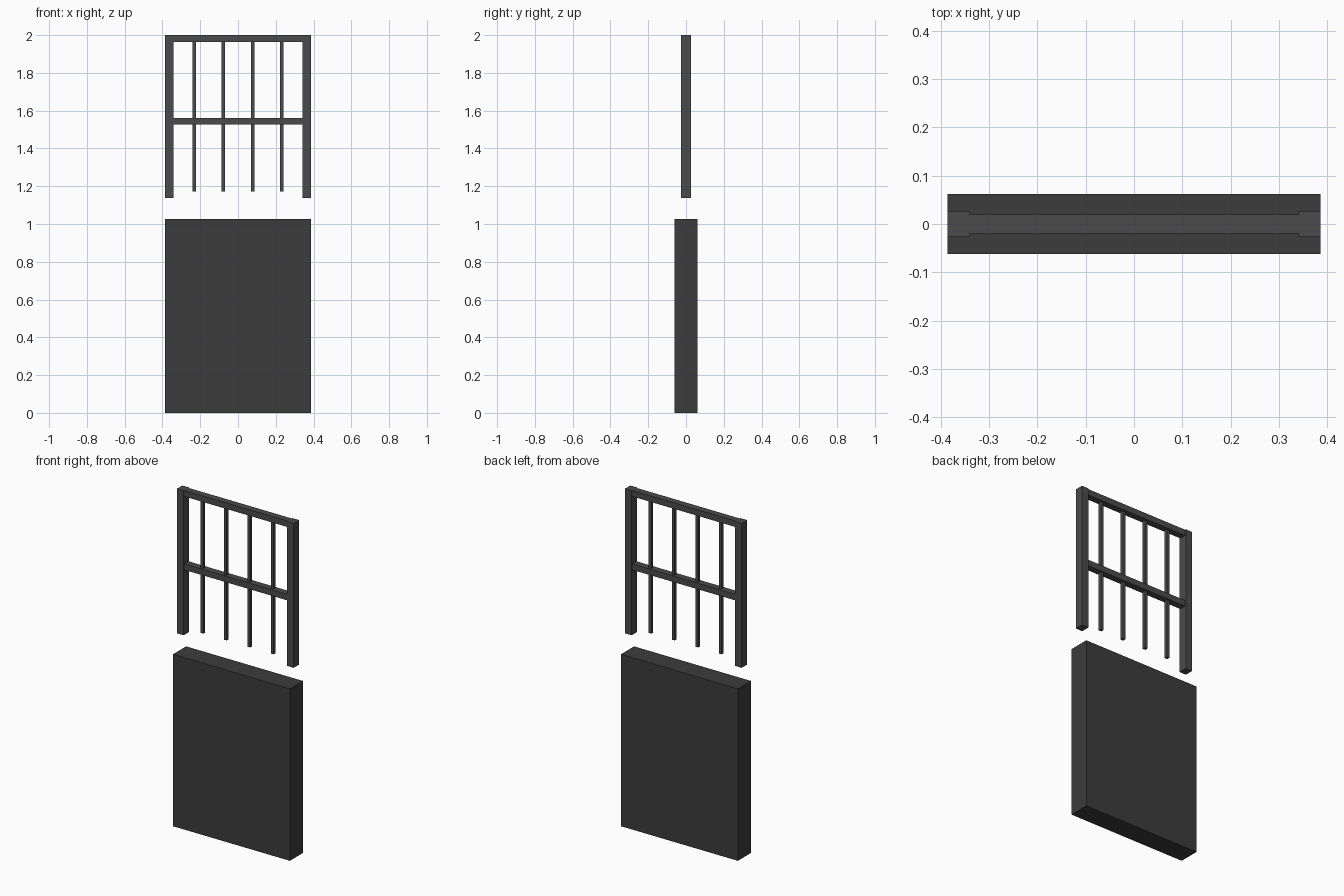
import bpy

if "Cube" in bpy.data.objects:
    bpy.data.objects.remove(bpy.data.objects["Cube"])


def material(name, value):
    m = bpy.data.materials.new(name)
    m.diffuse_color = (value, value, value, 1)
    m.use_nodes = True
    m.node_tree.nodes["Principled BSDF"].inputs["Base Color"].default_value = m.diffuse_color
    return m


dark = material("dark_panel", 0.045)
iron = material("dark_iron", 0.07)


def box(name, x, y, z, mat):
    """Box from (min, max) ranges on each axis."""
    loc = [(r[0] + r[1]) / 2 for r in (x, y, z)]
    bpy.ops.mesh.primitive_cube_add(size=1, location=loc)
    ob = bpy.context.object
    ob.name = name
    ob.scale = [r[1] - r[0] for r in (x, y, z)]
    bpy.ops.object.transform_apply(location=False, rotation=False, scale=True)
    ob.data.materials.append(mat)
    return ob


HALF = 0.386    # half the overall width
INNER = 0.341   # inner edge of the posts

# Solid lower block
box("lower_panel", (-HALF, HALF), (-0.062, 0.062), (0, 1.026), dark)

# Side posts
box("post_left", (-HALF, -INNER), (-0.026, 0.026), (1.138, 2.0), iron)
box("post_right", (INNER, HALF), (-0.026, 0.026), (1.138, 2.0), iron)

# Horizontal rails
box("top_rail", (-INNER, INNER), (-0.02, 0.02), (1.964, 2.0), iron)
box("middle_rail", (-INNER, INNER), (-0.02, 0.02), (1.526, 1.562), iron)

# Evenly spaced vertical bars
for i in range(4):
    x = (i - 1.5) * 2 * HALF / 5
    box(f"bar_{i + 1}", (x - 0.009, x + 0.009), (-0.009, 0.009), (1.173, 1.966), iron)
